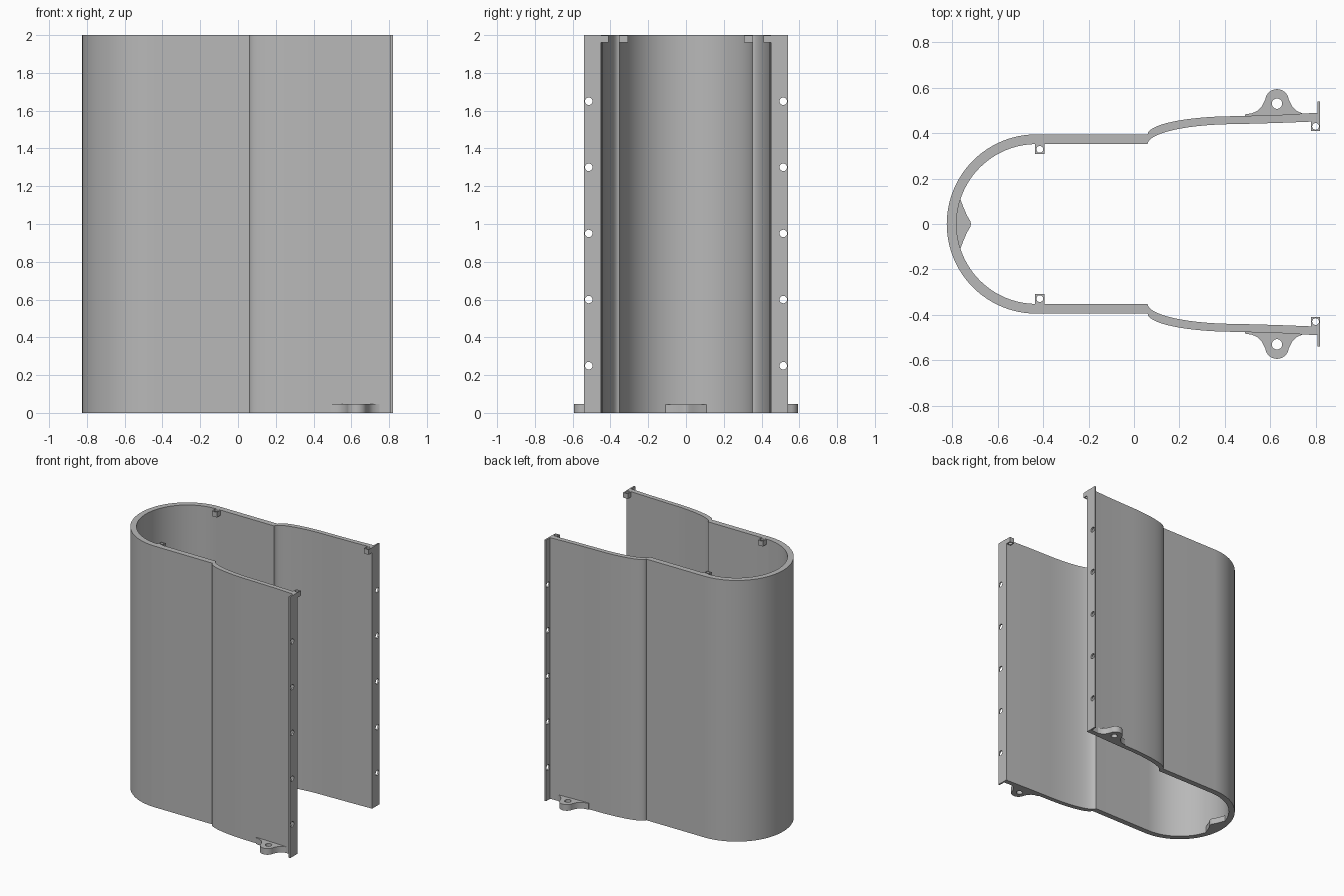
import bpy, bmesh
from math import pi, sin, cos
from mathutils import Matrix

if "Cube" in bpy.data.objects:
    bpy.data.objects.remove(bpy.data.objects["Cube"])

grey = bpy.data.materials.new("plain grey")
grey.use_nodes = True
grey.diffuse_color = (0.48, 0.48, 0.48, 1)
grey.node_tree.nodes["Principled BSDF"].inputs["Base Color"].default_value = grey.diffuse_color

UPRIGHT = Matrix(((0, 0, 1, 0), (1, 0, 0, 0), (0, 1, 0, 0), (0, 0, 0, 1)))  # profile (y, z), depth x


def extrusion(name, loops, low, high, matrix=Matrix()):
    """Extrude an outline (first loop) with holes (other loops)."""
    bm = bmesh.new()
    for loop in loops:
        verts = [bm.verts.new((u, v, low)) for u, v in loop]
        for a, b in zip(verts, verts[1:] + verts[:1]):
            bm.edges.new((a, b))
    bmesh.ops.triangle_fill(bm, edges=bm.edges[:], use_beauty=True, normal=(0, 0, 1))
    out = bmesh.ops.extrude_face_region(bm, geom=bm.faces[:], use_keep_orig=True)
    top = [g for g in out["geom"] if isinstance(g, bmesh.types.BMVert)]
    bmesh.ops.translate(bm, verts=top, vec=(0, 0, high - low))
    bm.transform(matrix)
    bmesh.ops.recalc_face_normals(bm, faces=bm.faces[:])
    mesh = bpy.data.meshes.new(name)
    bm.to_mesh(mesh)
    bm.free()
    mesh.materials.append(grey)
    obj = bpy.data.objects.new(name, mesh)
    bpy.context.collection.objects.link(obj)
    bpy.ops.object.select_all(action="DESELECT")
    obj.select_set(True)
    bpy.context.view_layer.objects.active = obj
    bpy.ops.object.shade_smooth_by_angle(angle=pi / 6)
    return obj


def arc(cx, cy, r, start, end, n):
    return [(cx + r * cos(start + (end - start) * i / n),
             cy + r * sin(start + (end - start) * i / n)) for i in range(n + 1)]


def circle(cx, cy, r, n=20):
    return arc(cx, cy, r, 0, 2 * pi, n)[:-1]


def rect(u0, v0, u1, v1):
    return [(u0, v0), (u1, v0), (u1, v1), (u0, v1)]


def wall_side(radius, rise, end_y):
    """Half of the U shape, from the open end round to the nose."""
    pts = [(0.808, end_y), (0.63, radius + rise + 0.005)]
    for i in range(14, -1, -1):
        t = pi / 2 * i / 14
        pts.append((0.06 + 0.39 * (1 - cos(t)), radius + rise * sin(t)))
    return pts + arc(-0.43, 0, radius, pi / 2, pi, 24)


def full_side(*args):
    half = wall_side(*args)
    return half + [(x, -y) for x, y in half[-2::-1]]


# U-shaped wall
outer = full_side(0.395, 0.08, 0.49)
inner = full_side(0.352, 0.088, 0.452)
extrusion("curved_wall", [outer + inner[::-1]], 0, 2)

# Small swelling inside the nose
bump = [(-0.80, -0.11), (-0.765, -0.11), (-0.752, -0.075), (-0.735, -0.035), (-0.722, -0.015)]
bump += [(-0.718, 0)] + [(x, -y) for x, y in bump[::-1]]
extrusion("nose_bump", [bump], 0, 0.045)

# Ear outline: flared foot and round tip
foot = [(0.14, 0.472), (0.14, 0.483), (0.11, 0.488), (0.085, 0.499), (0.068, 0.516), (0.058, 0.535)]
ear = [(0.63 + x, y) for x, y in foot] + arc(0.63, 0.542, 0.052, 0.15, pi - 0.15, 16)
ear += [(0.63 - x, y) for x, y in foot[::-1]]

for side, s in (("left", 1), ("right", -1)):
    flip = Matrix.Diagonal((1, s, 1, 1))
    # End flange with a row of screw holes
    holes = [circle(0.515, 0.25 + 0.35 * i, 0.02) for i in range(5)]
    extrusion(side + "_flange", [rect(0.45, 0, 0.54, 2)] + holes, 0.808, 0.82, flip @ UPRIGHT)
    # Mounting ear at the base
    extrusion(side + "_mounting_ear", [ear, circle(0.63, 0.53, 0.023)], 0, 0.047, flip)
    # Drilled blocks at the rim
    extrusion(side + "_end_block", [rect(0.78, 0.41, 0.819, 0.456), circle(0.8, 0.43, 0.015)],
              1.96, 1.999, flip)
    extrusion(side + "_rim_block", [rect(-0.436, 0.308, -0.394, 0.355), circle(-0.415, 0.329, 0.015)],
              1.96, 1.999, flip)
